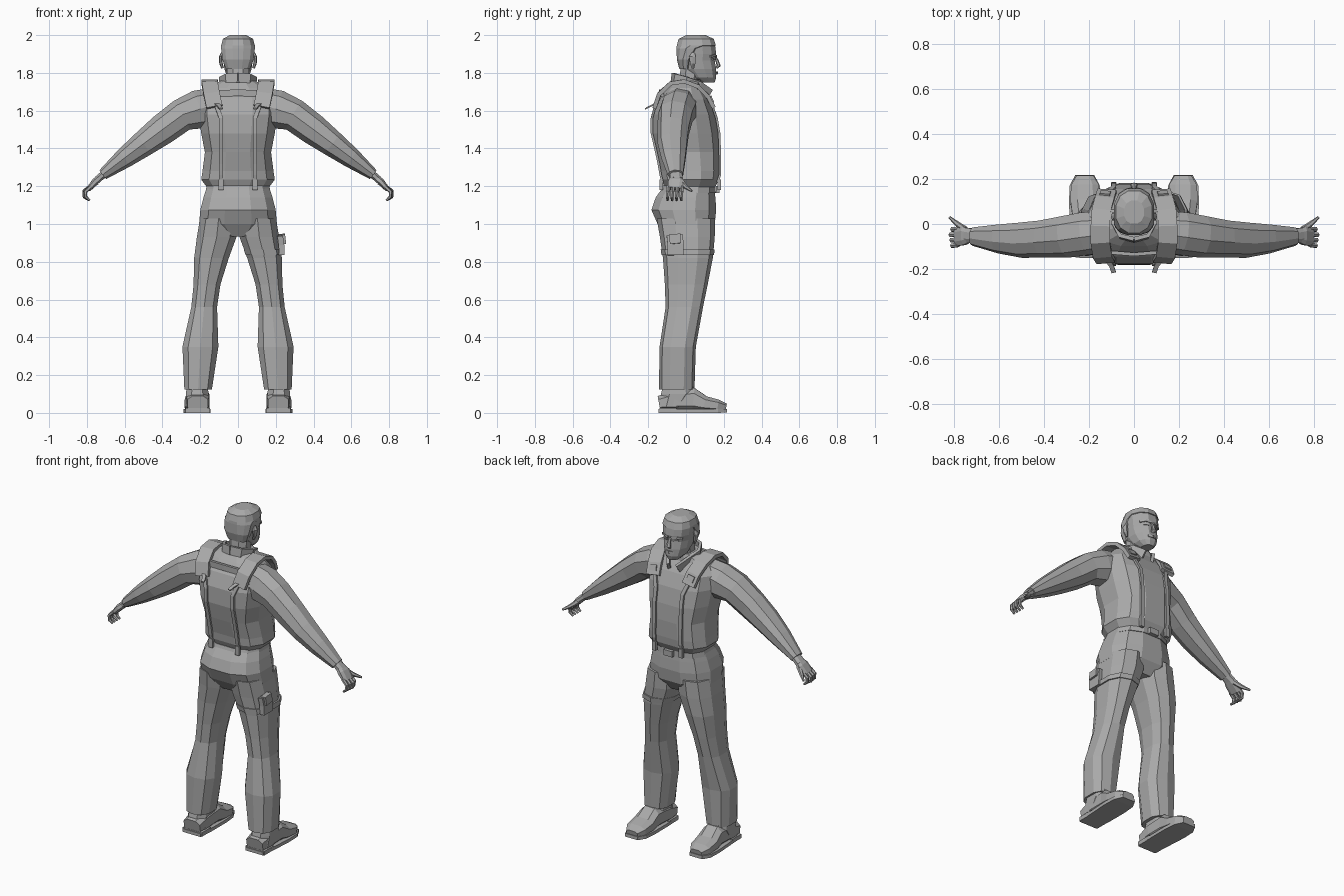
import bpy, bmesh, math
from mathutils import Vector

grey = bpy.data.materials.new("grey cloth")
grey.diffuse_color = (0.4, 0.4, 0.4, 1)


def oval(n, p):
    """Unit rounded-square outline."""
    out = []
    for i in range(n):
        a = 2 * math.pi * (i + 0.5) / n
        c, s = math.cos(a), math.sin(a)
        out.append((math.copysign(abs(c) ** (2 / p), c), math.copysign(abs(s) ** (2 / p), s)))
    return out


def loft(name, rings, closed=True):
    bm = bmesh.new()
    vs = [[bm.verts.new(v) for v in r] for r in rings]
    n = len(vs[0])
    for a, b in zip(vs, vs[1:]):
        for i in range(n):
            j = (i + 1) % n
            bm.faces.new((a[i], a[j], b[j], b[i]))
    if closed:
        bm.faces.new(vs[0])
        bm.faces.new(vs[-1])
    bmesh.ops.recalc_face_normals(bm, faces=bm.faces)
    me = bpy.data.meshes.new(name)
    bm.to_mesh(me)
    bm.free()
    me.materials.append(grey)
    ob = bpy.data.objects.new(name, me)
    bpy.context.collection.objects.link(ob)
    return ob


def stack(name, rows, n=10, p=2.4, s=1):
    """Horizontal rings: z, x0, x1, y0, y1."""
    return loft(name, [[Vector((s * ((a + b) / 2 + u * (b - a) / 2), (c + d) / 2 + v * (d - c) / 2, z))
                        for u, v in oval(n, p)] for z, a, b, c, d in rows])


def tube(name, pts, radii, n=8, p=2.2, ref=(0, 1, 0), s=1):
    """Rings square to a path; radii run along ref and across it."""
    pts = [Vector(q) for q in pts]
    rings = []
    for i, q in enumerate(pts):
        t = (pts[min(i + 1, len(pts) - 1)] - pts[max(i - 1, 0)]).normalized()
        u = Vector(ref)
        u = (u - t * u.dot(t)).normalized()
        w = t.cross(u)
        ring = [q + u * a * radii[i][0] + w * b * radii[i][1] for a, b in oval(n, p)]
        rings.append([Vector((s * v.x, v.y, v.z)) for v in ring])
    return loft(name, rings)


def ribbon(name, pts, width, thick, ref=(1, 0, 0), s=1):
    k = math.sqrt(2)
    return tube(name, pts, [(width * k / 2, thick * k / 2)] * len(pts), 4, 2, ref, s)


# Jacket body
TORSO = [(1.19, .165, -.115, .155), (1.235, .20, -.135, .18), (1.28, .193, -.14, .185),
         (1.38, .18, -.165, .187), (1.48, .20, -.185, .18), (1.58, .215, -.182, .16),
         (1.66, .215, -.15, .125), (1.72, .165, -.10, .085), (1.765, .08, -.06, .08)]
stack("jacket", [(z, -h, h, a, b) for z, h, a, b in TORSO], 12, 2.6)


def body_y(z, x, side):
    """Depth of the jacket surface at a height and offset."""
    for (z0, h0, a0, b0), (z1, h1, a1, b1) in zip(TORSO, TORSO[1:]):
        if z0 <= z <= z1:
            t = (z - z0) / (z1 - z0)
            h, a, b = h0 + t * (h1 - h0), a0 + t * (a1 - a0), b0 + t * (b1 - b0)
            k = max(0, 1 - (abs(x) / h) ** 2.6) ** (1 / 2.6)
            return (a + b) / 2 + side * k * (b - a) / 2


# Trouser seat and belt
stack("trouser_seat", [(.935, -.12, .12, -.11, .11), (1.0, -.212, .212, -.155, .155),
                       (1.075, -.205, .205, -.188, .165), (1.14, -.188, .188, -.165, .16),
                       (1.21, -.165, .165, -.115, .152)], 12, 2.5)
stack("belt", [(1.165, -.178, .178, -.14, .162), (1.205, -.17, .17, -.125, .16)], 12, 2.5)
ribbon("belt_buckle", [(0, .168, 1.165), (0, .168, 1.2)], .06, .02)

LEG = [(.125, .135, .287, -.143, .045), (.35, .10, .298, -.14, .052), (.56, .108, .25, -.108, .09),
       (.68, .09, .238, -.112, .115), (.82, .045, .236, -.122, .142), (.93, .004, .222, -.138, .152),
       (1.03, .0, .205, -.155, .155)]
for side, s in (("right", 1), ("left", -1)):
    # Trouser leg and shoe
    stack(side + "_trouser_leg", LEG, 10, 2.5, s)
    stack(side + "_ankle", [(.03, .15, .278, -.14, -.01), (.10, .152, .28, -.138, .05),
                            (.17, .16, .27, -.12, .035)], 8, 2.5, s)
    tube(side + "_shoe", [(.213, -.143, .05), (.213, -.06, .065), (.213, .04, .07), (.216, .10, .048),
                          (.218, .17, .038), (.218, .213, .03)],
         [(.058, .042), (.066, .06), (.064, .065), (.07, .043), (.066, .034), (.04, .02)], 8, 2.8, (1, 0, 0), s)
    tube(side + "_shoe_sole", [(.213, -.145, .01), (.213, -.05, .01), (.217, .09, .01),
                               (.219, .17, .01), (.219, .217, .012)],
         [(.085, .014), (.095, .014), (.102, .014), (.095, .014), (.06, .014)], 4, 2, (1, 0, 0), s)
    ribbon(side + "_shoe_heel", [(.213, -.14, .013), (.213, -.05, .013)], .13, .025, s=s)

    # Sleeve and cuff
    tube(side + "_sleeve", [(.12, -.03, 1.635), (.21, -.04, 1.605), (.30, -.055, 1.575), (.40, -.065, 1.50),
                            (.50, -.07, 1.425), (.60, -.065, 1.35), (.715, -.055, 1.262)],
         [(.09, .09), (.098, .105), (.095, .088), (.085, .083), (.08, .07), (.066, .055), (.042, .03)],
         9, 2.2, s=s)
    tube(side + "_wrist", [(.70, -.054, 1.272), (.745, -.05, 1.235)], [(.033, .022), (.036, .02)], 8, s=s)

    # Hand
    tube(side + "_palm", [(.725, -.052, 1.25), (.755, -.052, 1.225), (.79, -.058, 1.185)],
         [(.028, .018), (.044, .02), (.043, .014)], 8, 2.6, s=s)
    for i in range(4):
        y, k = -.093 + .024 * i, .004 * (i % 3)
        tube(side + "_finger_%d" % (i + 1), [(.78, y, 1.197), (.808 + k, y - .003, 1.17),
                                            (.806 + k, y - .005, 1.143), (.785, y - .004, 1.125)],
             [(.011, .011), (.011, .01), (.010, .009), (.006, .006)], 6, 2, s=s)
    tube(side + "_thumb", [(.75, -.025, 1.222), (.785, .0, 1.195), (.82, .03, 1.175)],
         [(.016, .015), (.012, .012), (.006, .006)], 6, 2, (0, 0, 1), s)

    # Shoulder pad and braces
    pad = [(.125, -.165, 1.62), (.14, -.14, 1.69), (.15, -.08, 1.745), (.15, -.01, 1.755),
           (.145, .06, 1.73), (.13, .112, 1.68), (.12, .145, 1.62)]
    ribbon(side + "_shoulder_pad", pad, .085, .022, s=s)
    for face, d in (("front", 1), ("back", -1)):
        zs = (1.22, 1.26, 1.32, 1.40, 1.48, 1.56, 1.63)
        path = [(.09 + .025 * (z > 1.6), body_y(z, .1, d) + d * .008, z) for z in zs]
        ribbon(side + "_%s_brace" % face, path, .022, .012, s=s)
        y = body_y(1.235, .1, d) + d * .006
        ribbon(side + "_%s_clip" % face, [(.09, y, 1.18), (.09, y, 1.235)], .026, .018, s=s)
    ribbon(side + "_strap_end", [(.12, -.16, 1.64), (.10, -.185, 1.625), (.09, -.215, 1.61)], .02, .008, s=s)
    ribbon(side + "_pad_buckle", [(.13, .128, 1.675), (.125, .142, 1.645)], .045, .014, s=s)

    # Ear, brow and eye
    tube(side + "_ear", [(.082, .036, 1.825), (.09, .036, 1.85), (.093, .033, 1.885), (.084, .04, 1.905)],
         [(.008, .007), (.016, .009), (.02, .009), (.01, .006)], 6, 2, s=s)
    ribbon(side + "_brow", [(.008, .157, 1.888), (.04, .148, 1.893), (.066, .128, 1.885)], .012, .014, (0, 0, 1), s)
    ribbon(side + "_eye", [(.02, .154, 1.872), (.048, .139, 1.872)], .01, .012, (0, 0, 1), s)

    # Collar flap
    ribbon(side + "_collar", [(0, -.07, 1.775), (.06, -.055, 1.77), (.09, .0, 1.755),
                              (.07, .07, 1.73), (.03, .125, 1.69)], .05, .018, (.1, .15, 1), s)

# Neck and head
stack("neck", [(1.68, -.075, .075, -.055, .085), (1.75, -.062, .062, -.04, .075),
               (1.83, -.062, .062, -.032, .08)], 8, 2.2)
stack("head", [(z, -h, h, a, b) for z, h, a, b in (
    (1.748, .032, .075, .152), (1.775, .058, .02, .162), (1.82, .074, -.025, .162), (1.865, .08, -.042, .155),
    (1.90, .085, -.048, .163), (1.94, .089, -.048, .158), (1.978, .08, -.04, .145), (2.0, .045, .0, .10))], 12, 2.3)
# Hair cap, set back from the face
stack("hair", [(1.82, -.066, .066, -.036, .03), (1.87, -.085, .085, -.05, .045), (1.93, -.092, .092, -.052, .10),
               (1.945, -.092, .092, -.052, .162), (1.98, -.082, .082, -.042, .15), (2.0, -.045, .045, .0, .105)], 12, 2.3)
# Nose and lips
tube("nose", [(0, .155, 1.885), (0, .166, 1.86), (0, .173, 1.838), (0, .16, 1.826)],
     [(.008, .006), (.011, .009), (.017, .011), (.012, .006)], 6, 2, (1, 0, 0))
ribbon("lips", [(-.026, .153, 1.798), (0, .164, 1.80), (.026, .153, 1.798)], .014, .01, (0, 0, 1))

# Cross strap between the shoulder pads
ribbon("back_cross_strap", [(-.12, -.125, 1.69), (0, -.135, 1.695), (.12, -.125, 1.69)], .035, .016, (0, 0, 1))

# Thigh strap and pouch on the right leg
stack("thigh_strap", [(.835, .036, .243, -.13, .148), (.865, .026, .24, -.134, .152)], 10, 2.5)
ribbon("thigh_pouch", [(.232, -.055, .835), (.23, -.055, .89), (.222, -.06, .94)], .085, .03, (0, 1, 0))
ribbon("pouch_flap", [(.238, -.055, .895), (.232, -.06, .945)], .06, .034, (0, 1, 0))
